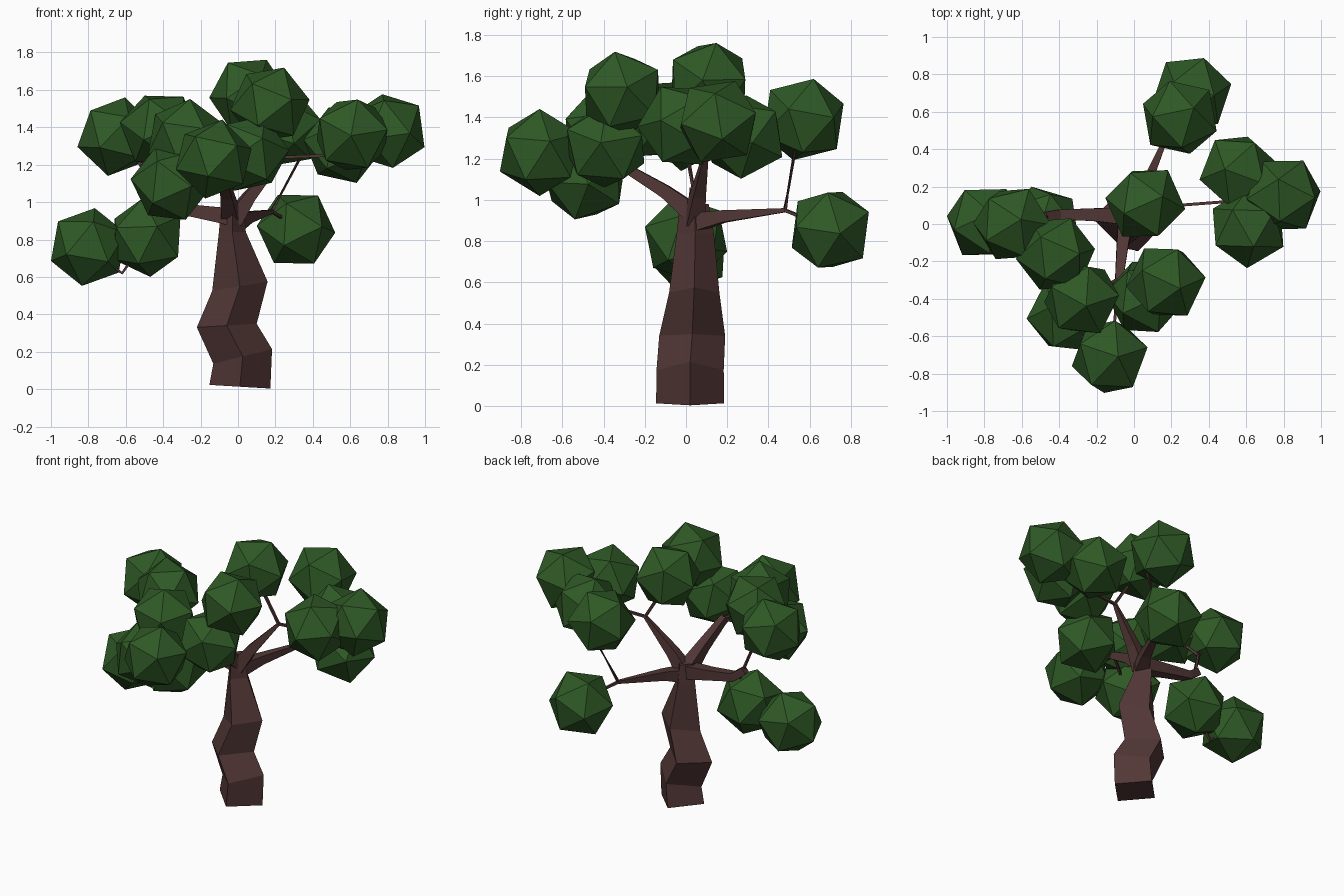
import bpy, bmesh, random
from math import cos, sin, pi, tau
from mathutils import Vector, Euler

random.seed(4)


def material(name, rgb):
    m = bpy.data.materials.new(name)
    m.diffuse_color = (*rgb, 1)
    return m


BARK = material("bark brown", (0.082, 0.038, 0.036))
LEAF = material("leaf green", (0.028, 0.100, 0.019))


def finish(bm, name, mat):
    bmesh.ops.recalc_face_normals(bm, faces=bm.faces)
    me = bpy.data.meshes.new(name)
    bm.to_mesh(me)
    bm.free()
    me.materials.append(mat)
    ob = bpy.data.objects.new(name, me)
    bpy.context.collection.objects.link(ob)


def loft(bm, rings):
    """Skin four-cornered rings and cap both ends."""
    loops = [[bm.verts.new(p) for p in ring] for ring in rings]
    for a, b in zip(loops, loops[1:]):
        for i in range(4):
            j = (i + 1) % 4
            bm.faces.new((a[i], a[j], b[j], b[i]))
    bm.faces.new(loops[0])
    bm.faces.new(loops[-1])


def branch(name, path):
    """Tapered square limb through (x, y, z, radius) points."""
    pts = [Vector(p[:3]) for p in path]
    rings = []
    for k, p in enumerate(pts):
        d = (pts[min(k + 1, len(pts) - 1)] - pts[max(k - 1, 0)]).normalized()
        ref = Vector((0, 0, 1)) if abs(d.z) < 0.9 else Vector((0, 1, 0))
        u = d.cross(ref).normalized()
        v = d.cross(u)
        r = path[k][3]
        rings.append([p + r * (cos(i * pi / 2 + pi / 4) * u + sin(i * pi / 2 + pi / 4) * v)
                      for i in range(4)])
    bm = bmesh.new()
    loft(bm, rings)
    finish(bm, name, BARK)


# Crooked trunk: x, y, z, half width, half depth, tilt
TRUNK = [(0.01, 0.02, 0.013, 0.163, 0.165, -0.06),
         (0.025, 0.02, 0.175, 0.157, 0.163, 0.25),
         (-0.06, 0.03, 0.34, 0.160, 0.160, 0.06),
         (0.01, 0.04, 0.55, 0.148, 0.122, 0.17),
         (-0.03, 0.045, 0.84, 0.072, 0.090, 0.0),
         (-0.03, 0.04, 0.98, 0.060, 0.070, 0.0)]
bm = bmesh.new()
loft(bm, [[(x + w * cos(a), y + d * sin(a), z + t * w * cos(a))
           for a in (i * tau / 4 for i in range(4))]
          for x, y, z, w, d, t in TRUNK])
finish(bm, "trunk", BARK)

# Main limbs
branch("back_limb", [(-0.02, 0.04, 0.89, 0.065), (0.05, 0.18, 0.92, 0.042), (0.18, 0.48, 0.95, 0.014)])
branch("right_limb", [(-0.03, 0.04, 0.90, 0.065), (0.06, 0.06, 1.03, 0.045), (0.24, 0.10, 1.24, 0.014)])
branch("left_limb", [(-0.03, 0.04, 0.92, 0.065), (-0.22, 0.05, 0.95, 0.048),
                     (-0.40, 0.05, 0.98, 0.038), (-0.48, 0.04, 1.04, 0.034)])
branch("front_limb", [(-0.04, 0.04, 0.93, 0.065), (-0.06, -0.10, 1.04, 0.045), (-0.08, -0.30, 1.16, 0.030)])

# Thin twigs reaching into the foliage
T = 0.011
TWIGS = [[(0.18, 0.48, 0.95), (0.34, 0.53, 1.25), (0.25, 0.56, 1.38)],
         [(0.18, 0.48, 0.95), (0.33, 0.70, 0.86)],
         [(0.24, 0.10, 1.24), (0.08, 0.10, 1.50)],
         [(0.24, 0.10, 1.24), (0.50, 0.12, 1.25), (0.80, 0.15, 1.36)],
         [(0.48, 0.12, 1.25), (0.60, 0.00, 1.34)],
         [(0.48, 0.12, 1.25), (0.58, 0.27, 1.30)],
         [(-0.46, 0.04, 1.03), (-0.52, 0.01, 1.20), (-0.65, 0.0, 1.34)],
         [(-0.51, 0.01, 1.19), (-0.42, -0.15, 1.38)],
         [(-0.44, 0.04, 0.98), (-0.49, 0.01, 0.80), (-0.62, 0.0, 0.62), (-0.78, 0.0, 0.74)],
         [(-0.08, -0.29, 1.16), (0.07, -0.38, 1.25), (0.16, -0.31, 1.48)],
         [(-0.08, -0.29, 1.16), (-0.28, -0.40, 1.32)],
         [(-0.08, -0.29, 1.16), (-0.12, -0.68, 1.22)],
         [(-0.08, -0.29, 1.16), (-0.34, -0.48, 1.09)]]
for i, path in enumerate(TWIGS):
    branch(f"twig_{i + 1}", [(*p, T) for p in path])

# Twenty-sided foliage clumps
CLUMPS = [(0.06, 0.11, 1.57), (0.17, -0.31, 1.52), (-0.65, 0.0, 1.35),
          (-0.42, -0.16, 1.39), (-0.28, -0.40, 1.34), (-0.13, -0.71, 1.23),
          (-0.36, -0.49, 1.10), (0.06, -0.39, 1.26), (-0.80, 0.01, 0.76),
          (-0.49, 0.0, 0.81), (0.31, 0.70, 0.855), (0.61, -0.02, 1.36),
          (0.80, 0.155, 1.38), (0.56, 0.28, 1.305), (0.245, 0.57, 1.39)]
for i, c in enumerate(CLUMPS):
    bm = bmesh.new()
    bmesh.ops.create_icosphere(bm, subdivisions=1, radius=0.216)
    rot = Euler([random.uniform(0, tau) for _ in range(3)])
    bmesh.ops.rotate(bm, verts=bm.verts, matrix=rot.to_matrix())
    # Centre each clump on its own bounds
    mid = Vector([(min(v.co[k] for v in bm.verts) + max(v.co[k] for v in bm.verts)) / 2 for k in range(3)])
    bmesh.ops.translate(bm, verts=bm.verts, vec=Vector(c) - mid)
    finish(bm, f"foliage_{i + 1}", LEAF)
